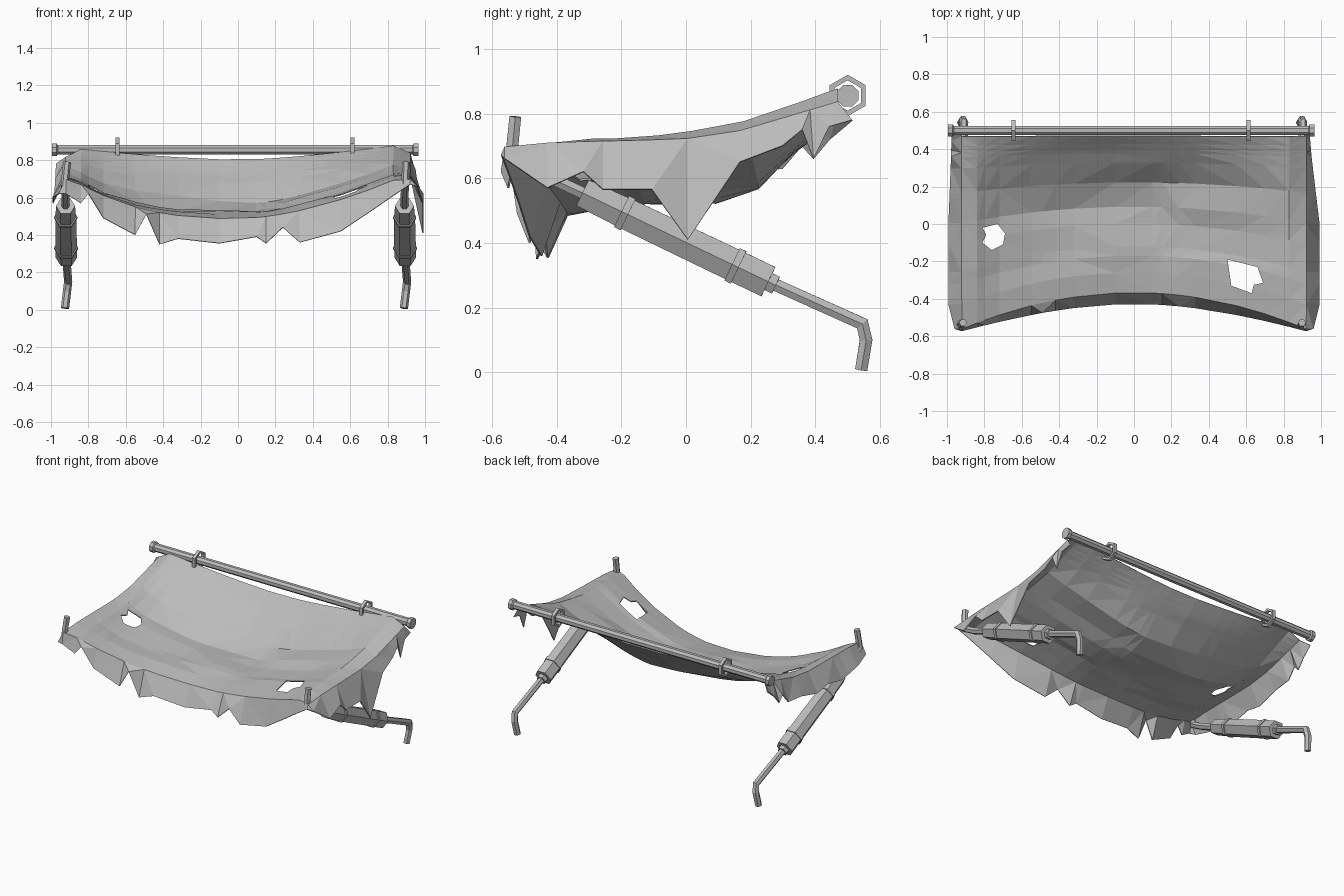
import bpy, bmesh, math
from mathutils import Vector, noise

cube = bpy.data.objects.get("Cube")
if cube:
    bpy.data.objects.remove(cube)

grey = bpy.data.materials.new("plain_grey")
grey.use_nodes = True
grey.diffuse_color = (0.5, 0.5, 0.5, 1)
grey.node_tree.nodes["Principled BSDF"].inputs["Base Color"].default_value = (0.5, 0.5, 0.5, 1)


def make(name, bm):
    bmesh.ops.recalc_face_normals(bm, faces=bm.faces)
    mesh = bpy.data.meshes.new(name)
    bm.to_mesh(mesh)
    bm.free()
    mesh.materials.append(grey)
    obj = bpy.data.objects.new(name, mesh)
    bpy.context.collection.objects.link(obj)
    return obj


def lathe(name, a, b, profile, sides=6, phase=0.0, closed=False):
    """Spin (distance fraction, radius) pairs around the line a-b."""
    a, b = Vector(a), Vector(b)
    d = (b - a).normalized()
    u = (Vector((0, 0, 1)) - d * d.z).normalized()
    w = d.cross(u)
    bm = bmesh.new()
    rings = []
    for t, r in profile:
        angles = [phase + math.tau * k / sides for k in range(sides)]
        rings.append([bm.verts.new(a.lerp(b, t) + (u * math.cos(q) + w * math.sin(q)) * r) for q in angles])
    pairs = list(zip(rings, rings[1:]))
    if closed:
        pairs.append((rings[-1], rings[0]))
    else:
        bm.faces.new(rings[0])
        bm.faces.new(rings[-1])
    for p, q in pairs:
        for k in range(sides):
            n = (k + 1) % sides
            bm.faces.new((p[k], p[n], q[n], q[k]))
    return make(name, bm)


def bent_rod(name, points, radius):
    """Six-sided bar that follows a few points, with mitred bends."""
    pts = [Vector(p) for p in points]
    bm = bmesh.new()
    rings = []
    for i, p in enumerate(pts):
        d1 = (p - pts[i - 1]).normalized() if i else (pts[1] - p).normalized()
        d2 = (pts[i + 1] - p).normalized() if i < len(pts) - 1 else d1
        d = (d1 + d2).normalized()
        u = (Vector((1, 0, 0)) - d * d.x).normalized()
        w = d.cross(u) / max(d.dot(d1), 0.5)
        rings.append([bm.verts.new(p + (u * math.cos(k * math.pi / 3) + w * math.sin(k * math.pi / 3)) * radius)
                      for k in range(6)])
    for p, q in zip(rings, rings[1:]):
        for k in range(6):
            n = (k + 1) % 6
            bm.faces.new((p[k], p[n], q[n], q[k]))
    bm.faces.new(rings[0])
    bm.faces.new(rings[-1])
    return make(name, bm)


def interp(table, x):
    for (x0, y0), (x1, y1) in zip(table, table[1:]):
        if x <= x1:
            return y0 + (y1 - y0) * max(0, (x - x0) / (x1 - x0))
    return table[-1][1]


# Cross pole with flared ends, and the two hexagonal rings on it
lathe("cross_pole", (-0.995, 0.5, 0.855), (0.965, 0.5, 0.855),
      [(0, 0.036), (0.013, 0.036), (0.016, 0.027), (0.984, 0.027), (0.987, 0.036), (1, 0.036)], 8, math.pi / 8)
for side, x in (("right", -0.645), ("left", 0.612)):
    lathe(side + "_pole_ring", (x - 0.011, 0.5, 0.856), (x + 0.011, 0.5, 0.856),
          [(0, 0.047), (0, 0.064), (1, 0.064), (1, 0.047)], closed=True)

# Support arms: banded sleeve, bar with upturned hook, bar with bent foot
sleeve = [(0, 0.051), (0.21, 0.055), (0.21, 0.062), (0.245, 0.062), (0.245, 0.056), (0.805, 0.058),
          (0.805, 0.064), (0.84, 0.064), (0.84, 0.058), (1, 0.058), (1, 0.033), (1.04, 0.033)]
for side, x, s in (("right", -0.922, 1), ("left", 0.89, -1)):
    top, end = Vector((x, -0.32, 0.555)), Vector((x + 0.004, 0.255, 0.28))
    lathe(side + "_arm_sleeve", top, end, sleeve, 6, math.pi / 6)
    bent_rod(side + "_arm_hook", [(x, -0.3, 0.545), (x, -0.45, 0.615), (x - 0.005 * s, -0.54, 0.67),
                                  (x + 0.008, -0.528, 0.79)], 0.021)
    bent_rod(side + "_arm_foot", [end, (x + 0.014, 0.545, 0.15), (x + 0.008, 0.557, 0.1),
                                  (x - 0.003, 0.542, 0.008)], 0.022)

# Torn canopy: (x, hem height) along the front, (y, left hem, right hem) along the sides
front_hem = [(-0.92, 0.62), (-0.84, 0.57), (-0.8, 0.62), (-0.72, 0.49), (-0.55, 0.4), (-0.49, 0.51),
             (-0.42, 0.35), (-0.32, 0.38), (-0.1, 0.355), (0.1, 0.39), (0.15, 0.355), (0.24, 0.44),
             (0.33, 0.36), (0.55, 0.42), (0.7, 0.52), (0.83, 0.61), (0.92, 0.67)]
side_hem = [(-0.55, 0.66, 0.62), (-0.42, 0.57, 0.6), (-0.31, 0.62, 0.58), (-0.25, 0.565, 0.57),
            (-0.1, 0.565, 0.6), (0.01, 0.41, 0.58), (0.17, 0.65, 0.62), (0.3, 0.7, 0.63),
            (0.36, 0.75, 0.7), (0.385, 0.66, 0.66), (0.42, 0.76, 0.72), (0.47, 0.78, 0.78)]
ridge = [(-0.55, 0.695), (-0.4, 0.715), (-0.15, 0.73), (0.1, 0.75), (0.25, 0.8), (0.47, 0.875)]
sag = [(0, 0.485), (0.13, 0.505), (0.3, 0.52), (0.5, 0.515), (0.68, 0.55), (0.85, 0.68), (1, 0.80)]


def surface(x, ys):
    v = (ys + 0.55) / 1.02
    t = abs(x) / 0.92
    y_front = -0.365 - 0.195 * t * t
    y = y_front + v * (0.47 - y_front)
    # the right side hangs slacker than the left towards the front
    slack = (1 - v) * (1 if x < 0 else 0.2)
    w = min(abs(x) / (0.83 + 0.06 * slack), 1) ** (1.5 + slack)
    z = interp(sag, v) * (1 - w) + interp(ridge, ys) * w
    mask = max(0, 4 * v * (1 - v)) * (1 - t ** 4)
    if t > 0.99:
        z -= 0.04 * v
    if x < 0:
        z -= 0.02 * v * w + 0.11 * mask * t * t
    # curved wrinkles fading out at the borders
    arc = y + 0.25 * x * x - 0.08 * x
    z += mask * (0.008 * math.sin(arc * 24) + 0.03 * noise.noise(Vector((x * 3, arc * 5, 2))))
    return Vector((x, y, z))


bm = bmesh.new()
grid = [[bm.verts.new(surface(x, row[0])) for row in side_hem] for x, _ in front_hem]
hem = []
for (x, z), column in zip(front_hem, grid):
    drop = 0.06 - 0.05 * (abs(x) / 0.92) ** 3
    hem.append(bm.verts.new((x, column[0].co.y - drop, z)))
flaps = []
for column, k, s, taper in ((grid[0], 2, -1, 0.04), (grid[-1], 1, 1, 0.12)):
    flap = []
    for row, v in zip(side_hem, column):
        bulge = 0.99 - taper * max(0, row[0]) - 0.25 * max(0, -row[0] - 0.42)
        back = 0.4 * max(0, row[0] - 0.36)
        flap.append(bm.verts.new((s * bulge, v.co.y + back, row[k])))
    flaps.append(flap)


def stitch(p, q):
    for k in range(len(p) - 1):
        bm.faces.new((p[k], p[k + 1], q[k + 1], q[k]))


for p, q in zip([flaps[0]] + grid, grid + [flaps[1]]):
    stitch(p, q)
stitch(hem, [c[0] for c in grid])
bm.faces.new((hem[0], grid[0][0], flaps[0][0]))
bm.faces.new((hem[-1], flaps[1][0], grid[-1][0]))
bmesh.ops.triangulate(bm, faces=bm.faces)
canopy = make("torn_canopy", bm)
thick = canopy.modifiers.new("thickness", 'SOLIDIFY')
thick.thickness = 0.006
thick.offset = 0

# Ragged holes cut through the canopy
holes = [[(-0.81, -0.02), (-0.73, 0), (-0.69, -0.05), (-0.7, -0.11), (-0.76, -0.14), (-0.81, -0.1), (-0.79, -0.06)],
         [(0.5, -0.19), (0.66, -0.23), (0.69, -0.315), (0.64, -0.325), (0.63, -0.37), (0.52, -0.33), (0.51, -0.26)]]
cutters = []
for outline in holes:
    bm = bmesh.new()
    face = bm.faces.new([bm.verts.new((x, y, 0.3)) for x, y in outline])
    out = bmesh.ops.extrude_face_region(bm, geom=[face])
    bmesh.ops.translate(bm, vec=(0, 0, 1), verts=[g for g in out["geom"] if isinstance(g, bmesh.types.BMVert)])
    cutter = make("hole_cutter", bm)
    cutter.hide_render = True
    cut = canopy.modifiers.new("hole", 'BOOLEAN')
    cut.operation = 'DIFFERENCE'
    cut.solver = 'EXACT'
    cut.object = cutter
    cutters.append(cutter)
bpy.context.view_layer.update()
cut_mesh = bpy.data.meshes.new_from_object(canopy.evaluated_get(bpy.context.evaluated_depsgraph_get()))
canopy.modifiers.clear()
canopy.data = cut_mesh
for cutter in cutters:
    bpy.data.objects.remove(cutter)
